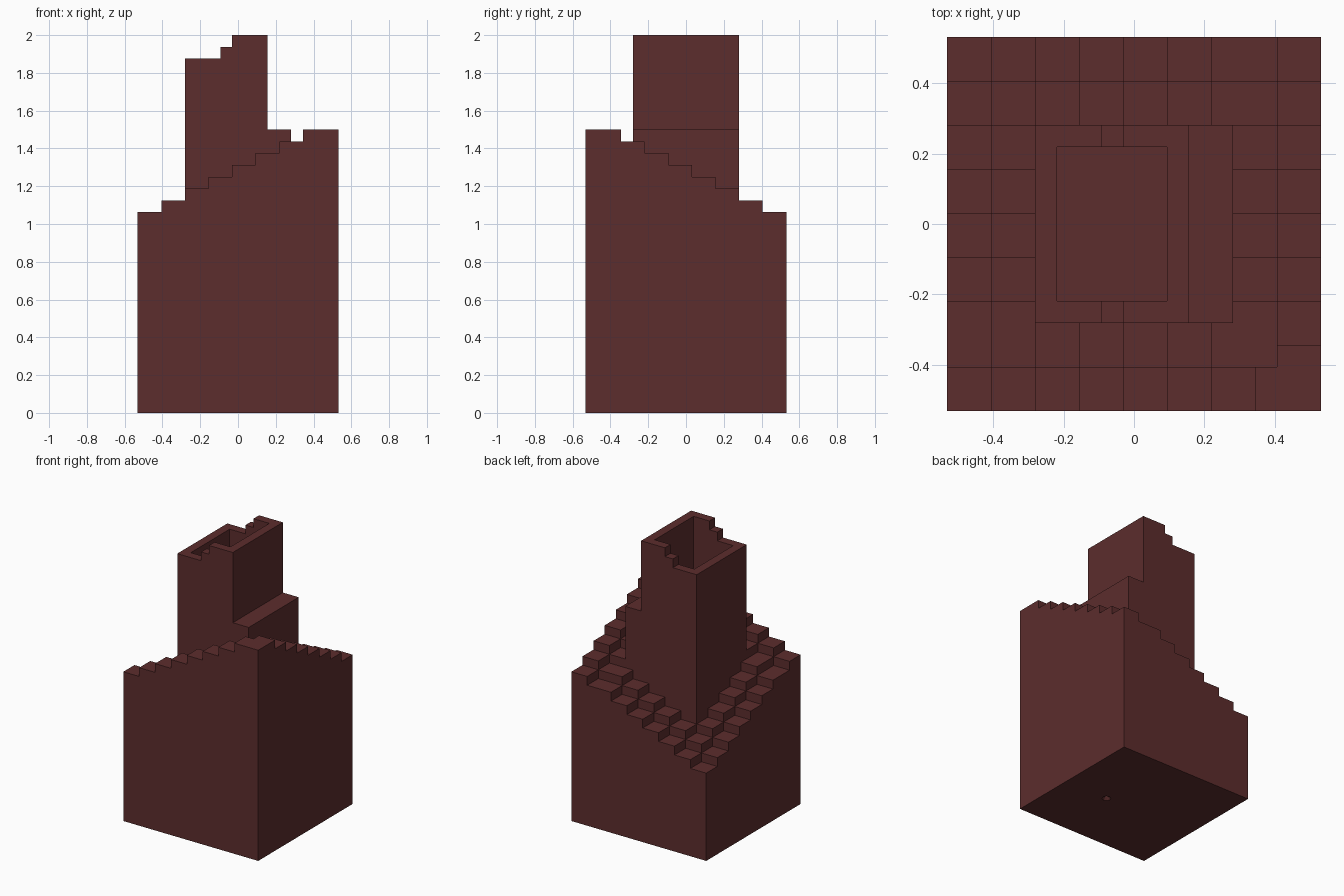
import bpy
import bmesh
from math import cos, sin, tau

U = 1 / 16            # brick module
HALF = 8.5            # half of the body width, in modules

cube = bpy.data.objects.get("Cube")
if cube:
    bpy.data.objects.remove(cube, do_unlink=True)

brick = bpy.data.materials.new("dark_red_brick")
brick.use_nodes = True
COLOUR = (0.107, 0.026, 0.026, 1)
brick.diffuse_color = COLOUR
brick.node_tree.nodes["Principled BSDF"].inputs["Base Color"].default_value = COLOUR


def add_object(name, bm):
    bmesh.ops.remove_doubles(bm, verts=bm.verts, dist=1e-5)
    mesh = bpy.data.meshes.new(name)
    bm.to_mesh(mesh)
    bm.free()
    mesh.materials.append(brick)
    obj = bpy.data.objects.new(name, mesh)
    bpy.context.collection.objects.link(obj)
    return obj


def terraces(name, xs, ys, height, base):
    """Stepped solid: one flat top per cell and walls down to lower neighbours."""
    bm = bmesh.new()

    def quad(*points):
        bm.faces.new([bm.verts.new([c * U for c in p]) for p in points])

    def level(i, j):
        if 0 <= i < len(xs) - 1 and 0 <= j < len(ys) - 1:
            return height((xs[i] + xs[i + 1]) / 2, (ys[j] + ys[j + 1]) / 2)
        return base

    for i in range(len(xs) - 1):
        for j in range(len(ys) - 1):
            x0, x1, y0, y1, h = xs[i], xs[i + 1], ys[j], ys[j + 1], level(i, j)
            quad((x0, y0, h), (x1, y0, h), (x1, y1, h), (x0, y1, h))
            walls = [(0, -1, (x0, y0), (x1, y0)), (1, 0, (x1, y0), (x1, y1)),
                     (0, 1, (x1, y1), (x0, y1)), (-1, 0, (x0, y1), (x0, y0))]
            for di, dj, a, b in walls:
                low = level(i + di, j + dj)
                if low < h:
                    quad((*a, low), (*b, low), (*b, h), (*a, h))
    return add_object(name, bm)


# Body: steps fall away from the front left corner in both directions
STEPS = [-6.5, -3.5, -1.5, 0.5, 2.5, 4.5, 6.5]
SHAFT_BASE = 8


def body_height(x, y):
    if max(abs(x), abs(y)) < 4.5:
        return SHAFT_BASE
    i = sum(-x > s for s in STEPS)
    j = sum(y > s for s in STEPS)
    # the outer rim steps down one module later, next to the high corner
    if j == 0 and i == 1 and x > 5.5:
        i = 0
    if i == 0 and j == 1 and y > -5.5:
        j = 1
    elif i == 0 and j == 1:
        j = 0
    return 24 - i - j


cuts = sorted(STEPS + [-HALF, HALF, -5.5, -4.5])
terraces("stepped_body", [-c for c in reversed(cuts)], cuts, body_height, 0)


# Chimney: hollow flue with a stepped broken rim and a shoulder on its left
def chimney_height(x, y):
    if x > 2.5:
        return 24
    if -3.5 < x < 1.5 and abs(y) < 3.5:
        return 16
    return 30 if x < -1.5 else 31 if x < -0.5 else 32


terraces("chimney", [-4.5, -3.5, -1.5, -0.5, 1.5, 2.5, 4.5],
         [-4.5, -3.5, 3.5, 4.5], chimney_height, SHAFT_BASE)

# Underside with a small conical pit
bm = bmesh.new()


def ring(points):
    verts = [bm.verts.new((x, y, 0)) for x, y in points]
    return verts, [bm.edges.new((verts[k - 1], verts[k])) for k in range(len(verts))]


e = HALF * U
PIT_X, PIT_Y, PIT_R = 0.185, -0.06, 0.03
outer, outer_edges = ring([(-e, -e), (e, -e), (e, e), (-e, e)])
rim, rim_edges = ring([(PIT_X + PIT_R * cos(tau * k / 8), PIT_Y + PIT_R * sin(tau * k / 8))
                       for k in range(8)])
bmesh.ops.triangle_fill(bm, edges=outer_edges + rim_edges, use_beauty=True, normal=(0, 0, -1))
for f in bm.faces:
    if f.normal.z > 0:
        f.normal_flip()
tip = bm.verts.new((PIT_X, PIT_Y, 0.03))
for k in range(8):
    bm.faces.new((rim[k - 1], tip, rim[k]))
bmesh.ops.recalc_face_normals(bm, faces=bm.faces)
if max(bm.faces, key=lambda f: f.calc_area()).normal.z > 0:
    bmesh.ops.reverse_faces(bm, faces=bm.faces)
add_object("underside", bm)
